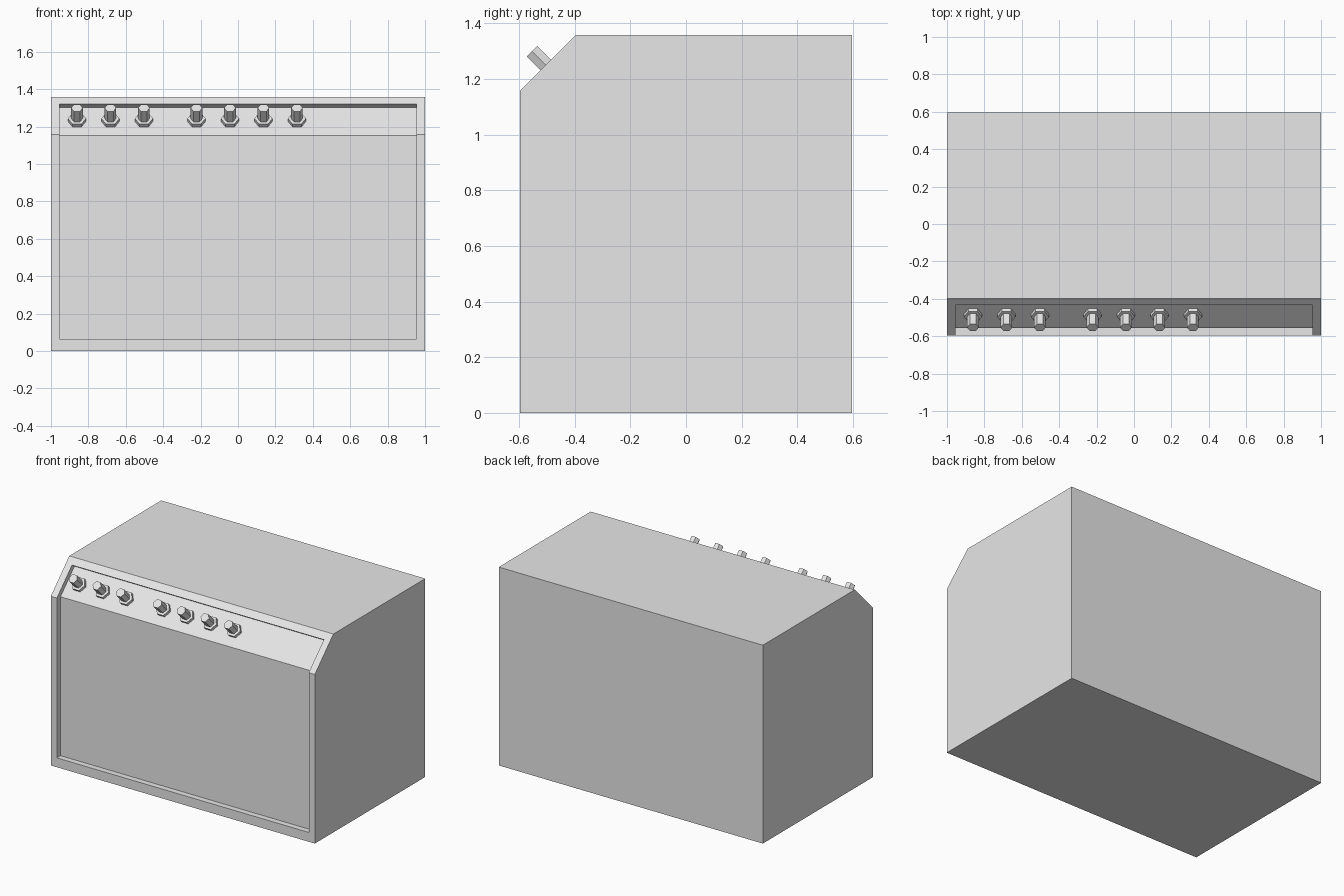
import bpy, bmesh, math
from mathutils import Matrix, Vector

cube = bpy.data.objects.get("Cube")
if cube:
    bpy.data.objects.remove(cube, do_unlink=True)

# One plain grey for everything
grey = bpy.data.materials.new("plain_grey")
grey.use_nodes = True
grey.diffuse_color = (0.8, 0.8, 0.8, 1)
grey.node_tree.nodes["Principled BSDF"].inputs["Base Color"].default_value = (0.8, 0.8, 0.8, 1)


def finish(bm, name):
    bmesh.ops.recalc_face_normals(bm, faces=bm.faces)
    mesh = bpy.data.meshes.new(name)
    bm.to_mesh(mesh)
    bm.free()
    mesh.materials.append(grey)
    obj = bpy.data.objects.new(name, mesh)
    bpy.context.collection.objects.link(obj)
    return obj


def side_profile(name, points, half_width):
    """Extrude a (y, z) outline across the width."""
    bm = bmesh.new()
    face = bm.faces.new([bm.verts.new((-half_width, y, z)) for y, z in points])
    ext = bmesh.ops.extrude_face_region(bm, geom=[face])
    verts = [g for g in ext["geom"] if isinstance(g, bmesh.types.BMVert)]
    bmesh.ops.translate(bm, verts=verts, vec=(2 * half_width, 0, 0))
    return finish(bm, name)


# Cabinet with a chamfered top front edge
cabinet = side_profile("cabinet", [(-0.597, 0), (0.597, 0), (0.597, 1.358),
                                   (-0.397, 1.358), (-0.597, 1.158)], 1.0)

# Recess holding the front panel and the sloping control panel
cutter = side_profile("recess_cutter", [(-0.557, 0.064), (-0.557, 1.152), (-0.406, 1.303),
                                        (-0.513, 1.374), (-0.8, 1.374), (-0.8, 0.064)], 0.954)
cutter.hide_render = True
cut = cabinet.modifiers.new("recess", "BOOLEAN")
cut.operation = "DIFFERENCE"
cut.solver = "EXACT"
cut.object = cutter
bpy.context.view_layer.objects.active = cabinet
bpy.ops.object.modifier_apply(modifier=cut.name)
bpy.data.objects.remove(cutter, do_unlink=True)

# Hexagonal knobs: a wide collar and a tall shaft, square to the slope
tilt = Matrix.Rotation(math.radians(45), 4, "X")
slope_centre = Vector((0, -0.4815, 1.2275))


def knob(name, x):
    bm = bmesh.new()
    for radius, bottom, top in ((0.048, -0.004, 0.022), (0.031, 0.01, 0.102)):
        place = (Matrix.Translation(slope_centre + Vector((x, 0, 0))) @ tilt
                 @ Matrix.Translation((0, 0, (bottom + top) / 2))
                 @ Matrix.Rotation(math.radians(30), 4, "Z"))
        bmesh.ops.create_cone(bm, cap_ends=True, segments=6, radius1=radius, radius2=radius,
                              depth=top - bottom, matrix=place)
    # Keep a corner pointing sideways whatever the starting angle of the cone
    tips = [v for v in bm.verts if abs(v.co.x - x) > 0.047]
    if not tips:
        pivot = Matrix.Translation(slope_centre + Vector((x, 0, 0))) @ tilt
        bmesh.ops.transform(bm, verts=bm.verts,
                            matrix=pivot @ Matrix.Rotation(math.radians(30), 4, "Z") @ pivot.inverted())
    return finish(bm, name)


spacing = 0.179
groups = (("right_knob", -0.861, 3), ("middle_knob", -0.222, 4))
for label, start, count in groups:
    for i in range(count):
        knob(f"{label}_{i + 1}", start + i * spacing)
